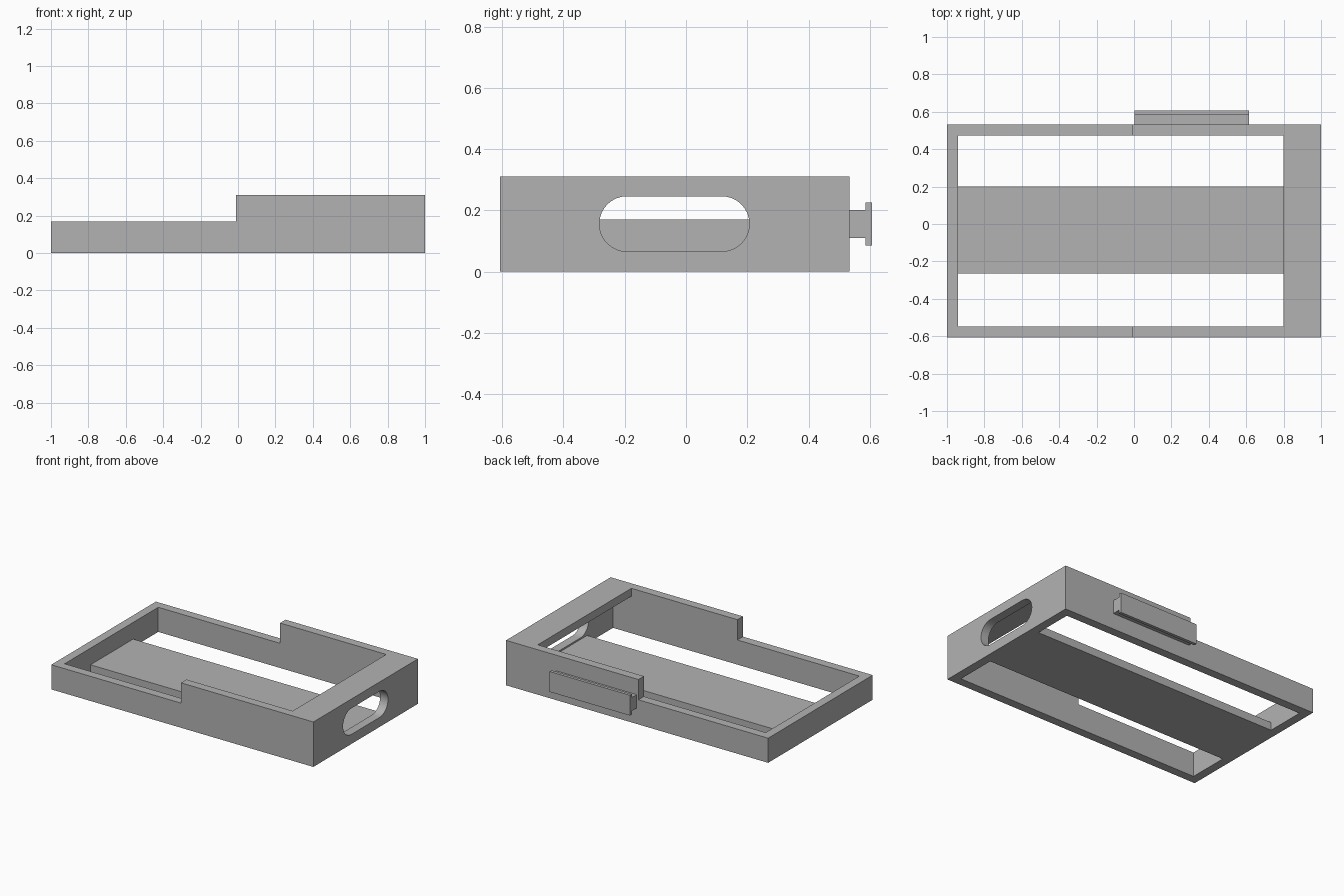
import bpy, bmesh, math
from mathutils import Vector

if "Cube" in bpy.data.objects:
    bpy.data.objects.remove(bpy.data.objects["Cube"], do_unlink=True)

grey = bpy.data.materials.new("plain_grey")
grey.use_nodes = True
grey.diffuse_color = (0.45, 0.45, 0.45, 1)
grey.node_tree.nodes["Principled BSDF"].inputs["Base Color"].default_value = (0.45, 0.45, 0.45, 1)


def prism(name, profile, axis, start, end):
    """Extrude an outline along x (profile is y, z) or y (profile is x, z)."""
    def place(p):
        return (start, p[0], p[1]) if axis == "x" else (p[0], start, p[1])
    bm = bmesh.new()
    face = bm.faces.new([bm.verts.new(place(p)) for p in profile])
    grown = bmesh.ops.extrude_face_region(bm, geom=[face])["geom"]
    step = Vector((end - start, 0, 0) if axis == "x" else (0, end - start, 0))
    bmesh.ops.translate(bm, vec=step, verts=[v for v in grown if isinstance(v, bmesh.types.BMVert)])
    bmesh.ops.recalc_face_normals(bm, faces=bm.faces)
    mesh = bpy.data.meshes.new(name)
    bm.to_mesh(mesh)
    bm.free()
    mesh.materials.append(grey)
    obj = bpy.data.objects.new(name, mesh)
    bpy.context.collection.objects.link(obj)
    return obj


def cut(target, cutter):
    mod = target.modifiers.new("cut", "BOOLEAN")
    mod.operation, mod.solver, mod.object = "DIFFERENCE", "EXACT", cutter
    bpy.context.view_layer.objects.active = target
    bpy.ops.object.modifier_apply(modifier=mod.name)
    bpy.data.objects.remove(cutter, do_unlink=True)


FRONT, BACK, WALL, FLOOR = -0.607, 0.533, 0.06, 0.055
LOW, HIGH, STEP = 0.17, 0.31, -0.01
IN = 1 - WALL

# Stepped tray body
tray = prism("tray_frame", [(-1, 0), (1, 0), (1, HIGH), (STEP, HIGH), (STEP, LOW), (-1, LOW)],
             "y", FRONT, BACK)

# Cavity that leaves the floor strip and the end lip
cut(tray, prism("cavity_cutter", [(-IN, FLOOR), (IN, FLOOR), (IN, HIGH - 0.055),
                                  (0.8, HIGH - 0.055), (0.8, 1), (-IN, 1)],
                "y", FRONT + WALL, BACK - WALL))

# Long openings on both sides of the floor strip
for y0, y1 in ((FRONT + WALL, -0.265), (0.2, BACK - WALL)):
    cut(tray, prism("floor_opening_cutter", [(-IN, -0.1), (IN, -0.1), (IN, 0.1), (-IN, 0.1)],
                    "y", y0, y1))

# Rounded slot through the end wall
radius, mid_z, segments = 0.09, 0.156, 16
slot = []
for centre_y, first in ((0.117, -90), (-0.193, 90)):
    for i in range(segments + 1):
        a = math.radians(first + 180 * i / segments)
        slot.append((centre_y + radius * math.cos(a), mid_z + radius * math.sin(a)))
cut(tray, prism("slot_cutter", slot, "x", 0.9, 1.1))

# T-shaped rail on the back wall
half = [(BACK - 0.01, 0.046), (0.586, 0.046), (0.586, 0.07), (0.607, 0.07)]
rail = half + [(y, -z) for y, z in reversed(half)]
prism("back_rail", [(y, mid_z + z) for y, z in rail], "x", 0.003, 0.615)

# Smooth the slot ends while keeping the edges crisp
bpy.ops.object.select_all(action="DESELECT")
tray.select_set(True)
bpy.context.view_layer.objects.active = tray
bpy.ops.object.shade_smooth_by_angle(angle=math.radians(30))
